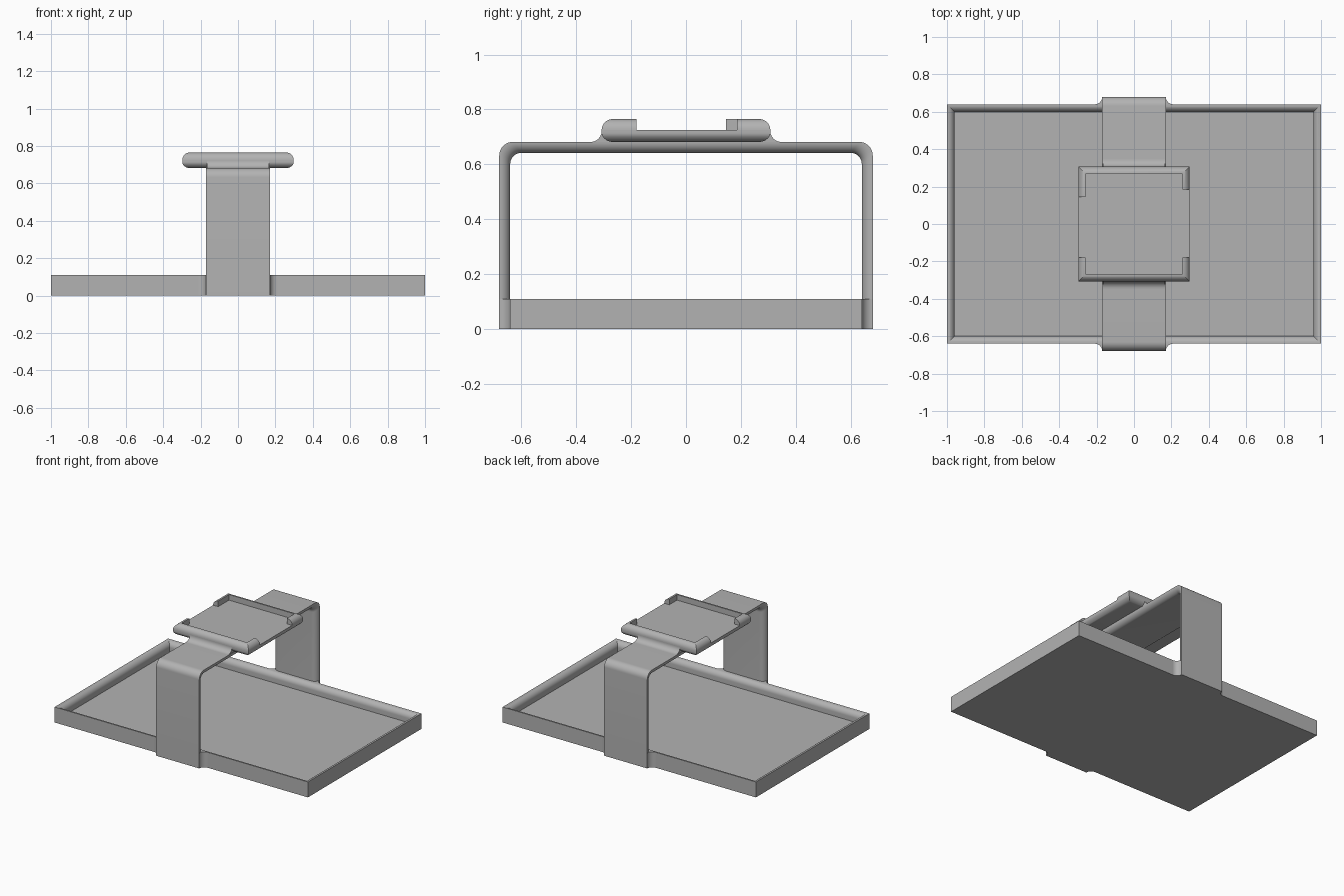
import bpy, bmesh
from math import sin, cos, pi

default = bpy.data.objects.get("Cube")
if default:
    bpy.data.objects.remove(default, do_unlink=True)

GREY = (0.45, 0.45, 0.45, 1)
grey = bpy.data.materials.new("plain_grey")
grey.use_nodes = True
grey.diffuse_color = GREY
grey.node_tree.nodes["Principled BSDF"].inputs["Base Color"].default_value = GREY


def arc(cx, cy, r, start, end, steps=10):
    """Points on a circular arc, angles in quarter turns."""
    angles = [(start + (end - start) * i / steps) * pi / 2 for i in range(steps + 1)]
    return [(cx + r * cos(a), cy + r * sin(a)) for a in angles]


def loft(name, sections):
    """Solid skinned through closed sections and capped at both ends."""
    bm = bmesh.new()
    rings = [[bm.verts.new(p) for p in s] for s in sections]
    n = len(rings[0])
    for a, b in zip(rings, rings[1:]):
        for i in range(n):
            j = (i + 1) % n
            bm.faces.new((a[i], a[j], b[j], b[i]))
    bm.faces.new(rings[0][::-1])
    bm.faces.new(rings[-1])
    bmesh.ops.recalc_face_normals(bm, faces=bm.faces)
    mesh = bpy.data.meshes.new(name)
    bm.to_mesh(mesh)
    bm.free()
    mesh.materials.append(grey)
    obj = bpy.data.objects.new(name, mesh)
    bpy.context.collection.objects.link(obj)
    bpy.ops.object.select_all(action='DESELECT')
    obj.select_set(True)
    bpy.context.view_layer.objects.active = obj
    bpy.ops.object.shade_smooth_by_angle()
    return obj


def rectangle(hx, hy, z):
    return [(-hx, -hy, z), (hx, -hy, z), (hx, hy, z), (-hx, hy, z)]


T = 0.04                      # wall and strap thickness
TRAY_X, TRAY_Y, TRAY_H = 1.0, 0.64, 0.11
STRAP_X, STRAP_Y, STRAP_Z = 0.17, 0.68, 0.682
PAD_X, PAD_Y, PAD_Z = 0.298, 0.307, 0.725

# Tray: straight outside, rim rounded over towards the inside
levels = [(0, 0)] + arc(T, TRAY_H - T, T, 2, 1)[::-1][-1:]
levels = [(0, 0), (0, TRAY_H)] + arc(0, TRAY_H - T, T, 1, 0)[1:] + [(T, T)]
loft("tray", [rectangle(TRAY_X - i, TRAY_Y - i, z) for i, z in levels])

# Strap: arch with rounded inner edges, swept up, over and down
R_OUT, R_IN = 0.05, 0.04
outer = [(STRAP_Y, 0)] + arc(STRAP_Y - R_OUT, STRAP_Z - R_OUT, R_OUT, 0, 1)
inner = [(STRAP_Y - T, 0)] + arc(STRAP_Y - T - R_IN, STRAP_Z - T - R_IN, R_IN, 0, 1)
outer += [(-y, z) for y, z in reversed(outer)]
inner += [(-y, z) for y, z in reversed(inner)]
edge = arc(STRAP_X - T, 0, T, 0, 1)
section = [(x, d / T) for x, d in edge] + [(-x, d / T) for x, d in reversed(edge)]
loft("strap", [[(x, oy + (iy - oy) * t, oz + (iz - oz) * t) for x, t in section]
               for (oy, oz), (iy, iz) in zip(outer, inner)])

# Coved joints between the strap legs and the tray
cove = [(STRAP_X - T, TRAY_Y)] + [(STRAP_X - T, STRAP_Y)] + \
    arc(STRAP_X + T, TRAY_Y + T, T, 2, 3)
for sx, side in ((1, "left"), (-1, "right")):
    for sy, end in ((1, "back"), (-1, "front")):
        loft(f"leg_cove_{end}_{side}",
             [[(sx * x, sy * y, z) for x, y in cove] for z in (0, TRAY_H)])

# Pad: flat plate with quarter-round lower edges
levels = arc(T, PAD_Z, PAD_Z - STRAP_Z, 3, 2)
loft("pad", [rectangle(PAD_X - max(i, 0), PAD_Y - max(i, 0), z) for i, z in levels])

# Corner rails on the pad, open in the middle of each side
profile = [(0, 0)] + arc(T, 0, T, 2, 1)[1:] + [(T, 0)]
for sy, name, reach_left, reach_right in ((-1, "front_rail", 0.18, 0.18),
                                          (1, "back_rail", 0.185, 0.145)):
    path = [(-1, reach_right, 0), (-1, PAD_Y, 1), (1, PAD_Y, 1), (1, reach_left, 0)]
    loft(name, [[(sx * (PAD_X - i), sy * (y - i * corner), PAD_Z + h)
                 for i, h in profile] for sx, y, corner in path])

# Coved joints between the pad and the strap
cove = [(PAD_Y - T, STRAP_Z - 0.005), (PAD_Y - T, PAD_Z), (PAD_Y, PAD_Z)] + \
    arc(PAD_Y + T, STRAP_Z + T, T, 2, 3) + [(PAD_Y + T, STRAP_Z - 0.005)]
for sy, end in ((1, "back"), (-1, "front")):
    loft(f"pad_cove_{end}",
         [[(x, sy * y, z) for y, z in cove] for x in (-STRAP_X + 0.003, STRAP_X - 0.003)])
